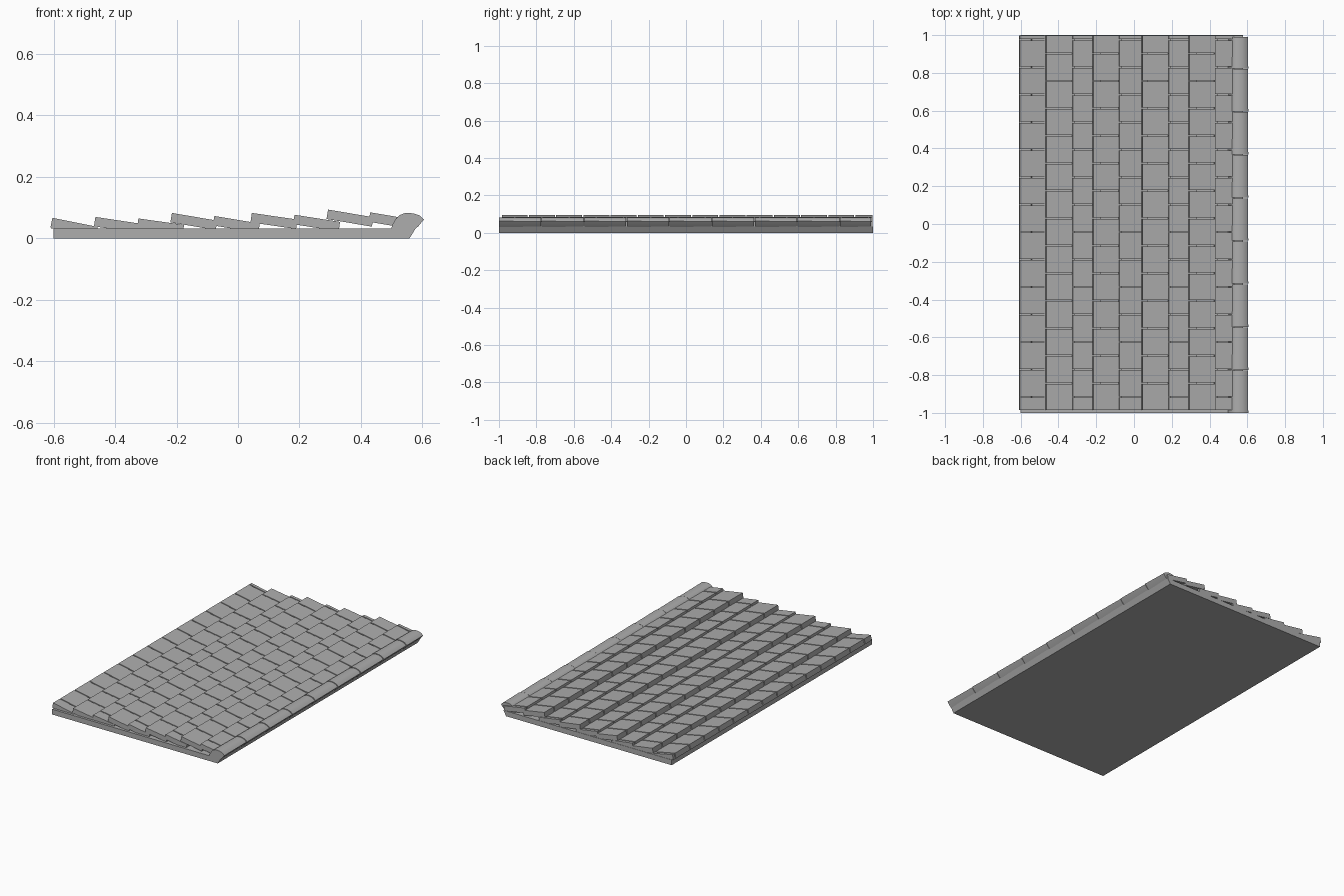
import bpy
import bmesh
import math
import random
from mathutils import Vector

random.seed(4)
cube = bpy.data.objects.get("Cube")
if cube:
    bpy.data.objects.remove(cube, do_unlink=True)

grey = bpy.data.materials.new("slate_grey")
grey.use_nodes = True
colour = (0.42, 0.42, 0.42, 1)
grey.diffuse_color = colour
grey.node_tree.nodes["Principled BSDF"].inputs["Base Color"].default_value = colour


def add_prism(bm, front, y0, y1, back=None):
    """Solid between an x-z profile at y0 and one at y1."""
    a = [bm.verts.new((x, y0, z)) for x, z in front]
    b = [bm.verts.new((x, y1, z)) for x, z in (back or front)]
    bm.faces.new(a)
    bm.faces.new(b[::-1])
    n = len(a)
    for i in range(n):
        bm.faces.new((a[i], b[i], b[(i + 1) % n], a[(i + 1) % n]))


def finish(bm, name, smooth=False):
    bmesh.ops.recalc_face_normals(bm, faces=bm.faces)
    mesh = bpy.data.meshes.new(name)
    bm.to_mesh(mesh)
    bm.free()
    mesh.materials.append(grey)
    obj = bpy.data.objects.new(name, mesh)
    bpy.context.collection.objects.link(obj)
    if smooth:
        bpy.ops.object.select_all(action='DESELECT')
        bpy.context.view_layer.objects.active = obj
        obj.select_set(True)
        bpy.ops.object.shade_smooth_by_angle(angle=math.radians(35))
    return obj


# Base slab with a slanted ridge edge
bm = bmesh.new()
add_prism(bm, [(-0.6, 0), (0.558, 0), (0.578, 0.033), (-0.6, 0.033)], -1, 1)
finish(bm, "roof_slab")

# Thin starter strip below the lowest row
bm = bmesh.new()
add_prism(bm, [(-0.608, 0.033), (-0.54, 0.033), (-0.545, 0.042), (-0.608, 0.042)], -0.985, 0.995)
finish(bm, "starter_strip")

# Overlapping tile rows: upper left edge x, z and downward slope
FRONT, BACK, PITCH, GAP = -0.985, 0.998, 0.1455, 0.007
LENGTH, THICK = 0.15, 0.031
rows = [(-0.604, 0.067, 0.2), (-0.464, 0.07, 0.15), (-0.324, 0.065, 0.14),
        (-0.215, 0.083, 0.17), (-0.077, 0.073, 0.165), (0.045, 0.083, 0.145),
        (0.184, 0.077, 0.156), (0.293, 0.094, 0.17), (0.43, 0.085, 0.17)]
for i, (x, z, slope) in enumerate(rows):
    along = Vector((1, -slope)).normalized() * LENGTH
    down = Vector((-slope, -1)).normalized() * THICK
    corner = Vector((x, z))
    profile = [corner, corner + along, corner + along + down, corner + down]
    bm = bmesh.new()
    y = FRONT
    end = y + PITCH * (0.5 if i % 2 == 0 else 1)
    while y < BACK - GAP:
        add_prism(bm, profile, y, min(end - GAP, BACK))
        y, end = end, end + PITCH
    finish(bm, f"tile_row_{i + 1}")

# Rounded ridge caps, each slightly narrower toward the back
cap = [(0.494, 0.015), (0.498, 0.032), (0.504, 0.048), (0.514, 0.065),
       (0.526, 0.076), (0.541, 0.082), (0.556, 0.083), (0.573, 0.081),
       (0.59, 0.075), (0.605, 0.062), (0.588, 0.041), (0.57, 0.024)]
centre = Vector((0.55, 0.045))
narrow = [centre + (Vector(p) - centre) * 0.95 for p in cap]
bm = bmesh.new()
y, step = -1.0, 0.228
while y < 0.98:
    add_prism(bm, cap, y, min(y + step - 0.004, 0.99), narrow)
    y += step
finish(bm, "ridge_caps", smooth=True)
